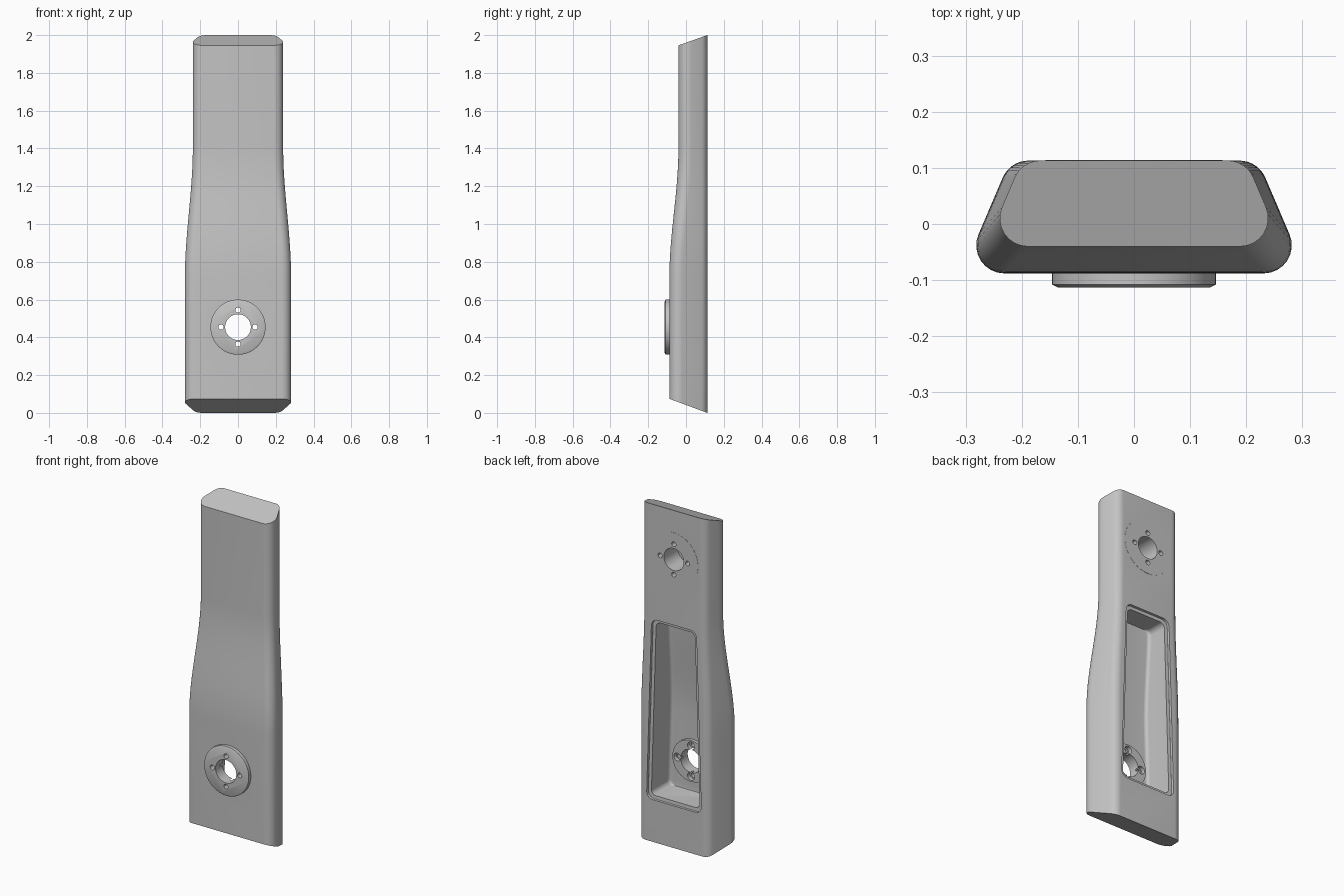
import bpy, bmesh
from math import sin, cos, pi, sqrt, atan2, radians
from mathutils import Matrix, Vector

if "Cube" in bpy.data.objects:
    bpy.data.objects.remove(bpy.data.objects["Cube"])

grey = bpy.data.materials.new("light grey")
grey.use_nodes = True
grey.diffuse_color = (0.55, 0.55, 0.55, 1)
grey.node_tree.nodes["Principled BSDF"].inputs["Base Color"].default_value = (0.55, 0.55, 0.55, 1)

BACK = 0.113
LOW_Z, HIGH_Z = 0.454, 1.71     # joint centres


def blend(z):
    """0 in the wide lower part, 1 in the slim upper part."""
    t = min(max((z - 0.72) / 0.68, 0), 1)
    return t * t * (3 - 2 * t)


def front_y(z):
    return -0.088 + 0.048 * blend(z)


def fillet(prev, corner, nxt, r, n=8):
    """Points of an arc that rounds one corner of a polygon."""
    a, b = (prev - corner).normalized(), (nxt - corner).normalized()
    half = a.angle(b) / 2
    centre = corner + (a + b).normalized() * r / sin(half)
    start = corner + a * r / (sin(half) / cos(half)) - centre
    end = corner + b * r / (sin(half) / cos(half)) - centre
    sweep = atan2(start.x * end.y - start.y * end.x, start.dot(end))
    return [centre + Matrix.Rotation(sweep * i / n, 2) @ start for i in range(n + 1)]


def section(wf, wb, yf, yb, rf, rb):
    """Rounded trapezoid: half widths, y limits and radii at front and back."""
    c = [Vector(p) for p in ((-wf, yf), (wf, yf), (wb, yb), (-wb, yb))]
    pts = []
    for i, r in enumerate((rf, rf, rb, rb)):
        pts += fillet(c[i - 1], c[i], c[(i + 1) % 4], r)
    return pts


def finish(bm, name):
    bmesh.ops.recalc_face_normals(bm, faces=bm.faces)
    mesh = bpy.data.meshes.new(name)
    bm.to_mesh(mesh)
    bm.free()
    ob = bpy.data.objects.new(name, mesh)
    bpy.context.collection.objects.link(ob)
    mesh.materials.append(grey)
    return ob


def loft(name, rows):
    """Skin a list of equal-length rings of 3D points."""
    bm = bmesh.new()
    rings = [[bm.verts.new(p) for p in row] for row in rows]
    for lo, hi in zip(rings, rings[1:]):
        for i in range(len(lo)):
            bm.faces.new((lo[i - 1], lo[i], hi[i], hi[i - 1]))
    bm.faces.new(rings[0])
    bm.faces.new(rings[-1])
    return finish(bm, name)


def turned(name, profile, x, z, n=64):
    """Solid turned around the y direction from (radius, y) pairs."""
    ring = [2 * pi * i / n for i in range(n)]
    return loft(name, [[(x + r * cos(a), y, z + r * sin(a)) for a in ring] for r, y in profile])


def combine(tool, operation):
    mod = body.modifiers.new(operation, 'BOOLEAN')
    mod.object, mod.operation, mod.solver = tool, operation, 'EXACT'
    bpy.context.view_layer.objects.active = body
    bpy.ops.object.modifier_apply(modifier=mod.name)
    bpy.data.objects.remove(tool)


# Outer body with slanted ends
def body_row(z, slope=0.0):
    s = blend(z)
    pts = section(0.307 - 0.042 * s, 0.221 - 0.021 * s, front_y(z), BACK, 0.05, 0.05)
    return [(p.x, p.y, z + slope * (BACK - p.y)) for p in pts]


steps = 18
middle = [body_row(0.72 + 0.68 * i / steps) for i in range(steps + 1)]
body = loft("arm_body", [body_row(0, 0.37)] + middle + [body_row(2, -0.355)])


# Back pocket with a shallow lip around it
def pocket(name, z0, z1, inset, corner, floor, r):
    ease = [corner * (1 - cos(pi / 2 * i / 8)) for i in range(9)]
    span = [z0 + corner + (z1 - z0 - 2 * corner) * i / 30 for i in range(1, 30)]
    zs = [z0 + e for e in ease] + span + [z1 - e for e in reversed(ease)]
    rows = []
    for z in zs:
        d = max(corner - min(z - z0, z1 - z), 0)
        w = 0.18 - 0.033 * (z - 0.25) / 1.07 - inset - corner + sqrt(max(corner ** 2 - d ** 2, 0))
        rows.append([(p.x, p.y, z) for p in section(w - r * 0.2, w, floor(z), 0.14, r, 0.002)])
    return loft(name, rows)


combine(pocket("lip_cutter", 0.25, 1.32, 0, 0.04, lambda z: BACK - 0.015, 0.002), 'DIFFERENCE')
combine(pocket("pocket_cutter", 0.27, 1.30, 0.02, 0.03, lambda z: front_y(z) + 0.022, 0.02), 'DIFFERENCE')

# Lower joint: outer flange and inner boss
combine(turned("front_flange", [(0.146, -0.075), (0.146, -0.108), (0.136, -0.113)], 0, LOW_Z), 'UNION')
combine(turned("inner_boss", [(0.122, -0.08), (0.122, -0.047)], 0, LOW_Z), 'UNION')

# Upper joint: barely raised pad
combine(turned("back_pad", [(0.158, 0.09), (0.158, BACK + 0.001)], 0, HIGH_Z), 'UNION')

# Bores and the four bolt holes around each
combine(turned("low_bore", [(0.068, -0.2), (0.068, 0.05)], 0, LOW_Z), 'DIFFERENCE')
combine(turned("high_bore", [(0.065, -0.015), (0.065, 0.2)], 0, HIGH_Z), 'DIFFERENCE')
for k in range(4):
    dx, dz = 0.09 * cos(k * pi / 2), 0.09 * sin(k * pi / 2)
    bolt = [(0.014, -0.2), (0.014, -0.07), (0.023, -0.07), (0.023, 0.03)]
    combine(turned("low_bolt", bolt, dx, LOW_Z + dz, 24), 'DIFFERENCE')
    combine(turned("high_bolt", [(0.014, 0.03), (0.014, 0.2)], dx, HIGH_Z + dz, 24), 'DIFFERENCE')

bpy.ops.object.select_all(action='DESELECT')
body.select_set(True)
bpy.context.view_layer.objects.active = body
bpy.ops.object.shade_smooth_by_angle(angle=radians(30))
